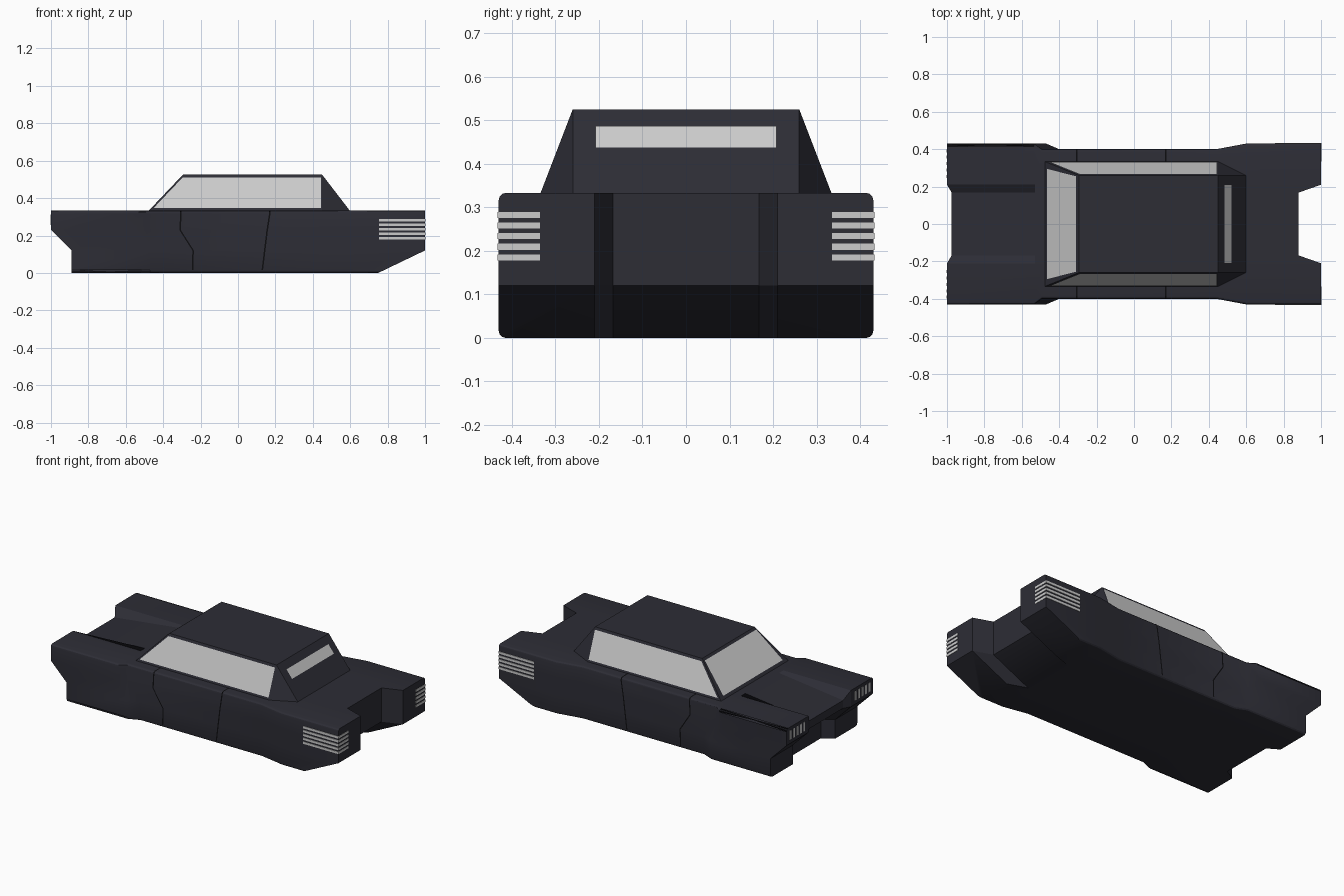
import bpy, bmesh
from mathutils import Vector

if "Cube" in bpy.data.objects:
    bpy.data.objects.remove(bpy.data.objects["Cube"])


def material(name, rgb):
    m = bpy.data.materials.new(name)
    m.diffuse_color = (*rgb, 1)
    m.use_nodes = True
    m.node_tree.nodes["Principled BSDF"].inputs["Base Color"].default_value = m.diffuse_color
    return m


PAINT = material("dark_paint", (0.026, 0.026, 0.036))
GLASS = material("pale_glass", (0.6, 0.6, 0.6))
SEAM = material("seam_black", (0.004, 0.004, 0.005))


def finish(name, bm, mat):
    bmesh.ops.recalc_face_normals(bm, faces=bm.faces)
    me = bpy.data.meshes.new(name)
    bm.to_mesh(me)
    bm.free()
    me.materials.append(mat)
    ob = bpy.data.objects.new(name, me)
    bpy.context.collection.objects.link(ob)
    return ob


# Body: surface of a bent lattice, columns along x, stations across y, levels in z
LEVELS = [0, 0.12, 0.23, 0.333]
COLUMNS = [[-0.89, -0.89, -1, -1], [-0.47, -0.47, -0.56, -0.53],
           [-0.40, -0.40, -0.49, -0.49], [0.44] * 4, [0.60] * 4, [0.75, 1, 1, 1]]
STATIONS = [-0.43, -0.21, -0.168, 0.168, 0.21, 0.43]
NI, NJ, NK = len(COLUMNS) - 1, len(STATIONS) - 1, len(LEVELS) - 1


def body_point(i, j, k):
    x, y, z = COLUMNS[i][k], STATIONS[j], LEVELS[k]
    if j in (0, NJ) and i in (2, 3):          # narrower waist at the doors
        y *= 0.40 / 0.43
    if j in (2, 3):                           # recessed centre at both ends
        if i == NI:
            x -= 0.12
        if i == 0:
            x += 0.07 if k < 2 else 0.025
            if k == NK:
                z = 0.28                      # sloping hood channel
    return x, y, z


bm = bmesh.new()
verts = {}


def vert(i, j, k):
    if (i, j, k) not in verts:
        verts[i, j, k] = bm.verts.new(body_point(i, j, k))
    return verts[i, j, k]


for j in range(NJ):
    for i in range(NI):
        for k in (0, NK):
            bm.faces.new([vert(i, j, k), vert(i + 1, j, k), vert(i + 1, j + 1, k), vert(i, j + 1, k)])
    for k in range(NK):
        for i in (0, NI):
            bm.faces.new([vert(i, j, k), vert(i, j + 1, k), vert(i, j + 1, k + 1), vert(i, j, k + 1)])
for i in range(NI):
    for k in range(NK):
        for j in (0, NJ):
            bm.faces.new([vert(i, j, k), vert(i + 1, j, k), vert(i + 1, j, k + 1), vert(i, j, k + 1)])
# Rounded long edges
long_edges = [bm.edges.get((verts[i, j, k], verts[i + 1, j, k]))
              for i in range(NI) for j in (0, NJ) for k in (0, NK)]
bmesh.ops.bevel(bm, geom=long_edges, offset=0.016, segments=3, profile=0.5, affect='EDGES')
body = finish("body", bm, PAINT)
bpy.context.view_layer.objects.active = body
body.select_set(True)
bpy.ops.object.shade_smooth_by_angle(angle=0.5)
body.select_set(False)

# Cabin with clipped rear corners
BASE, TOP = 0.33, 0.525
low = [(-0.48, 0.335), (0.45, 0.335), (0.60, 0.26)]
high = [(-0.295, 0.26), (0.45, 0.26)]


def both_sides(pts, z):
    return [(x, y, z) for x, y in pts] + [(x, -y, z) for x, y in reversed(pts)]


bm = bmesh.new()
b = [bm.verts.new(p) for p in both_sides(low, BASE)]
t = [bm.verts.new(p) for p in both_sides(high, TOP)]
for f in ([b[0], b[1], t[1], t[0]], [b[1], b[2], t[1]], [b[2], b[3], t[2], t[1]],
          [b[3], b[4], t[2]], [b[4], b[5], t[3], t[2]], [b[5], b[0], t[0], t[3]], t, b):
    bm.faces.new(f)
finish("cabin", bm, PAINT)


# Windows: thin panes lying on the cabin slopes
def pane(name, pts, normal):
    off = Vector(normal).normalized() * 0.003
    bm = bmesh.new()
    bm.faces.new([bm.verts.new(Vector(p) + off) for p in pts])
    me = finish(name, bm, GLASS)
    if me.data.polygons[0].normal.dot(off) < 0:
        me.data.flip_normals()


def wall_y(z):
    return 0.335 - 0.075 * (z - BASE) / (TOP - BASE)


def slope_x(z, x0, x1):
    return x0 + (x1 - x0) * (z - BASE) / (TOP - BASE)


for s, side in ((1, "left"), (-1, "right")):
    pane(f"side_window_{side}",
         [(x, s * wall_y(z), z) for x, z in ((-0.452, 0.345), (-0.295, 0.51), (0.445, 0.51), (0.445, 0.345))],
         (0, s, 0.38))
pane("windshield", [(slope_x(z, -0.48, -0.295), y, z) for y, z in
                    ((-0.295, 0.347), (0.295, 0.347), (0.255, 0.512), (-0.255, 0.512))], (-1, 0, 0.95))
pane("rear_window", [(slope_x(z, 0.60, 0.45), y, z) for y, z in
                     ((-0.208, 0.435), (0.208, 0.435), (0.208, 0.485), (-0.208, 0.485))], (1, 0, 0.77))


# Lamp bars
def bars(name, boxes):
    bm = bmesh.new()
    for lo, hi in boxes:
        cube = bmesh.ops.create_cube(bm, size=1)["verts"]
        for v in cube:
            v.co = Vector((lo[a] if v.co[a] < 0 else hi[a] for a in range(3)))
    return finish(name, bm, GLASS)


for s, side in ((1, "left"), (-1, "right")):
    ya, yb = sorted((s * 0.335, s * 0.433))
    bars(f"tail_lamp_{side}", [((0.755, ya, 0.178 + 0.0243 * n), (1.002, yb, 0.192 + 0.0243 * n))
                               for n in range(5)])
    heads = []
    for n in range(5):
        c = s * (0.255 + 0.034 * n)
        heads.append(((-1.002, c - 0.008, 0.255), (-0.99, c + 0.008, 0.312)))
    bars(f"head_lamp_{side}", heads)


# Door seams: thin ribbons down each flank and over the sill
def seam(name, path, s):
    top_x = path[0][0]
    pts = [(top_x, 0.335, 0.3345), (top_x, 0.385, 0.3345), (top_x, 0.397, 0.329)]
    pts += [(x, 0.4013, z) for x, z in path]
    bm = bmesh.new()
    rows = [[bm.verts.new((x + d, s * y, z)) for d in (-0.004, 0.004)] for x, y, z in pts]
    for p, q in zip(rows, rows[1:]):
        bm.faces.new([p[0], p[1], q[1], q[0]])
    ob = finish(name, bm, SEAM)
    if ob.data.polygons[3].normal.y * s < 0:
        ob.data.flip_normals()


for s, side in ((1, "left"), (-1, "right")):
    seam(f"front_door_seam_{side}", [(-0.305, 0.318), (-0.31, 0.23), (-0.24, 0.12), (-0.243, 0.015)], s)
    seam(f"rear_door_seam_{side}", [(0.17, 0.318), (0.155, 0.22), (0.13, 0.015)], s)
